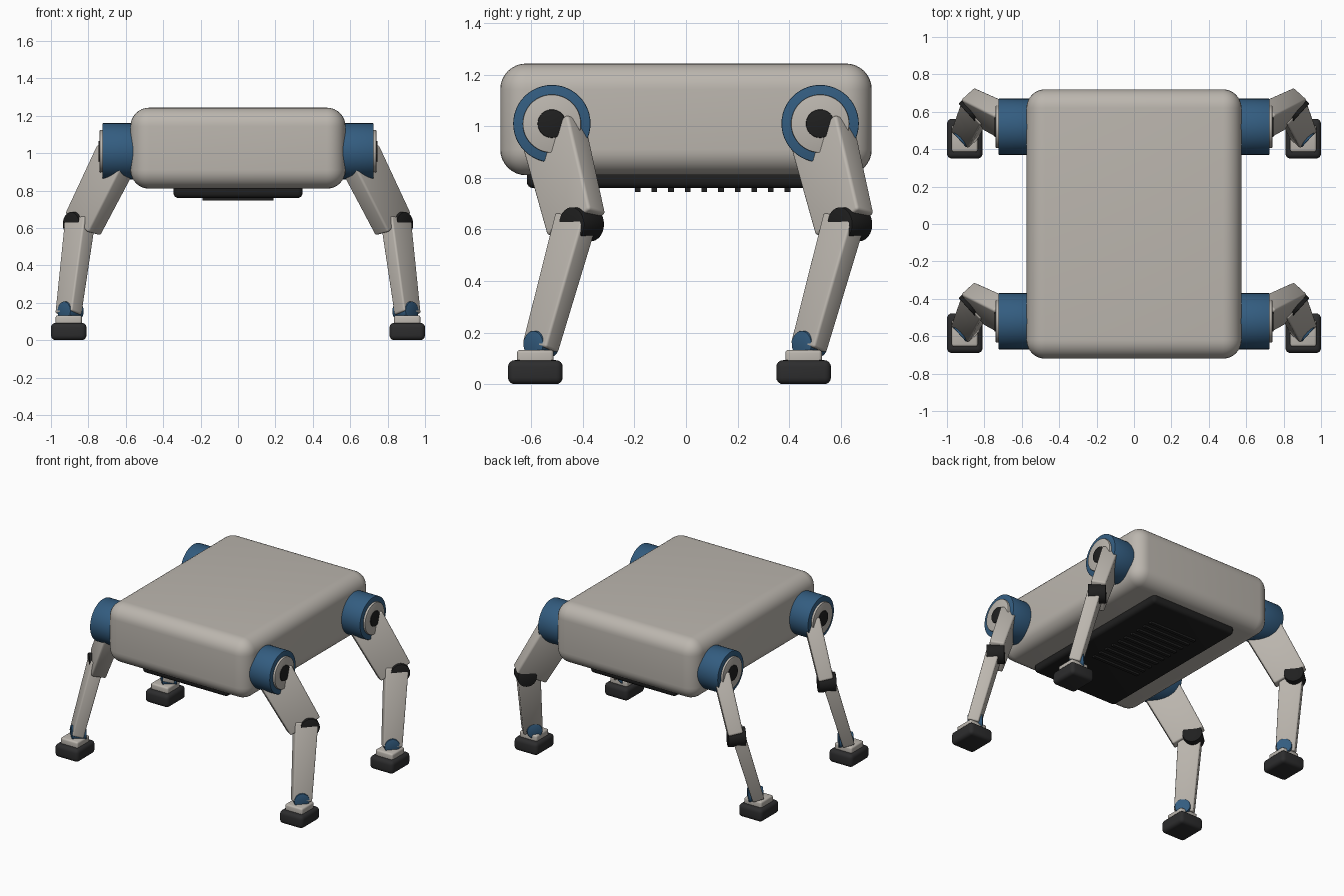
import bpy, bmesh, math
from mathutils import Vector, Matrix

if "Cube" in bpy.data.objects:
    bpy.data.objects.remove(bpy.data.objects["Cube"])


def material(name, rgb):
    m = bpy.data.materials.new(name)
    m.diffuse_color = (*rgb, 1)
    m.use_nodes = True
    m.node_tree.nodes["Principled BSDF"].inputs["Base Color"].default_value = m.diffuse_color
    return m


SHELL = material("warm_grey_shell", (0.50, 0.468, 0.425))
BLUE = material("joint_blue", (0.033, 0.108, 0.215))
RUBBER = material("dark_rubber", (0.026, 0.026, 0.027))
BLACK = material("black_trim", (0.014, 0.014, 0.014))


def finish(bm, name, mat):
    bmesh.ops.recalc_face_normals(bm, faces=bm.faces)
    me = bpy.data.meshes.new(name)
    bm.to_mesh(me)
    bm.free()
    ob = bpy.data.objects.new(name, me)
    bpy.context.collection.objects.link(ob)
    me.materials.append(mat)
    bpy.ops.object.select_all(action='DESELECT')
    ob.select_set(True)
    bpy.context.view_layer.objects.active = ob
    bpy.ops.object.shade_smooth_by_angle(angle=math.radians(35))
    return ob


def round_edges(bm, width, segments):
    bmesh.ops.bevel(bm, geom=list(bm.edges), offset=width, segments=segments,
                    profile=0.5, affect='EDGES', clamp_overlap=True)


def block(name, lo, hi, mat, bevel=0.0, segments=4):
    """Axis-aligned rounded box."""
    bm = bmesh.new()
    bmesh.ops.create_cube(bm, size=1)
    lo, hi = Vector(lo), Vector(hi)
    for v in bm.verts:
        v.co = (lo + hi) / 2 + Vector([c * s for c, s in zip(v.co, hi - lo)])
    if bevel:
        round_edges(bm, bevel, segments)
    return finish(bm, name, mat)


def limb(name, p, q, fwd, size_p, size_q, mat, bevel):
    """Tapered box from p to q, its deep side facing fwd."""
    p, q, fwd = Vector(p), Vector(q), Vector(fwd)
    d = (q - p).normalized()
    h = (fwd - d * d.dot(fwd)).normalized()
    s = d.cross(h)
    bm = bmesh.new()
    rings = []
    for c, (a, b) in ((p, size_p), (q, size_q)):
        rings.append([bm.verts.new(c + h * a / 2 * i + s * b / 2 * j)
                      for i, j in ((1, 1), (-1, 1), (-1, -1), (1, -1))])
    bm.faces.new(rings[0])
    bm.faces.new(rings[1])
    for k in range(4):
        n = (k + 1) % 4
        bm.faces.new((rings[0][k], rings[0][n], rings[1][n], rings[1][k]))
    bmesh.ops.recalc_face_normals(bm, faces=bm.faces)
    round_edges(bm, bevel, 3)
    return finish(bm, name, mat)


def drum(name, centre, axis, radius, length, mat, bevel=0.004):
    """Cylinder along any axis with lightly softened rims."""
    bm = bmesh.new()
    bmesh.ops.create_cone(bm, cap_ends=True, segments=48, radius1=radius,
                          radius2=radius, depth=length)
    rims = [e for e in bm.edges if abs(e.verts[0].co.z - e.verts[1].co.z) < 1e-5]
    bmesh.ops.bevel(bm, geom=rims, offset=bevel, segments=2, profile=0.5,
                    affect='EDGES')
    rot = Vector((0, 0, 1)).rotation_difference(Vector(axis)).to_matrix().to_4x4()
    bmesh.ops.transform(bm, matrix=Matrix.Translation(centre) @ rot, verts=bm.verts)
    return finish(bm, name, mat)


# Body shell, belly plate and vent slats
block("body", (-0.575, -0.72, 0.81), (0.575, 0.72, 1.243), SHELL, 0.1, 8)
block("belly_plate", (-0.345, -0.617, 0.76), (0.345, 0.617, 0.83), BLACK, 0.025)
for i in range(10):
    y = -0.187 + i * 0.0645
    block(f"vent_slat_{i}", (-0.19, y - 0.011, 0.746), (0.19, y + 0.011, 0.765), BLACK)


def leg(tag, sx, y0):
    def at(x, y, z):
        return Vector((sx * x, y0 + y, z))

    fwd = Vector((sx * 0.67, 0.74, 0))       # direction the knee folds towards
    hinge = Vector((sx * 0.74, -0.67, 0))    # knee and ankle axis
    side = (1, 0, 0)
    # Hip joint
    drum(f"hip_drum_{tag}", at(0.62, 0, 1.01), side, 0.15, 0.21, BLUE)
    drum(f"hip_cap_{tag}", at(0.69, 0, 1.01), side, 0.113, 0.10, SHELL)
    drum(f"hip_hub_{tag}", at(0.70, 0, 1.01), side, 0.055, 0.092, BLACK)
    # Thigh, knee and shin
    limb(f"thigh_{tag}", at(0.65, 0.005, 0.98), at(0.83, 0.095, 0.618), fwd,
         (0.25, 0.11), (0.23, 0.10), SHELL, 0.012)
    drum(f"knee_joint_{tag}", at(0.85, 0.115, 0.62), hinge, 0.066, 0.118, BLACK)
    limb(f"shin_{tag}", at(0.843, 0.095, 0.645), at(0.907, -0.045, 0.14), fwd,
         (0.155, 0.09), (0.13, 0.08), SHELL, 0.01)
    # Ankle and foot
    drum(f"ankle_joint_{tag}", at(0.895, -0.04, 0.155), hinge, 0.052, 0.098, BLUE)
    ys = y0 - 0.064
    cx = sx * 0.905
    block(f"ankle_block_{tag}", (cx - 0.07, ys - 0.071, 0.07),
          (cx + 0.07, ys + 0.071, 0.133), SHELL, 0.012, 3)
    block(f"foot_{tag}", (cx - 0.095, ys - 0.106, 0), (cx + 0.095, ys + 0.106, 0.093),
          RUBBER, 0.026, 4)


for x_name, sx in (("left", -1), ("right", 1)):
    for y_name, y0 in (("front", -0.52), ("rear", 0.52)):
        leg(f"{y_name}_{x_name}", sx, y0)
